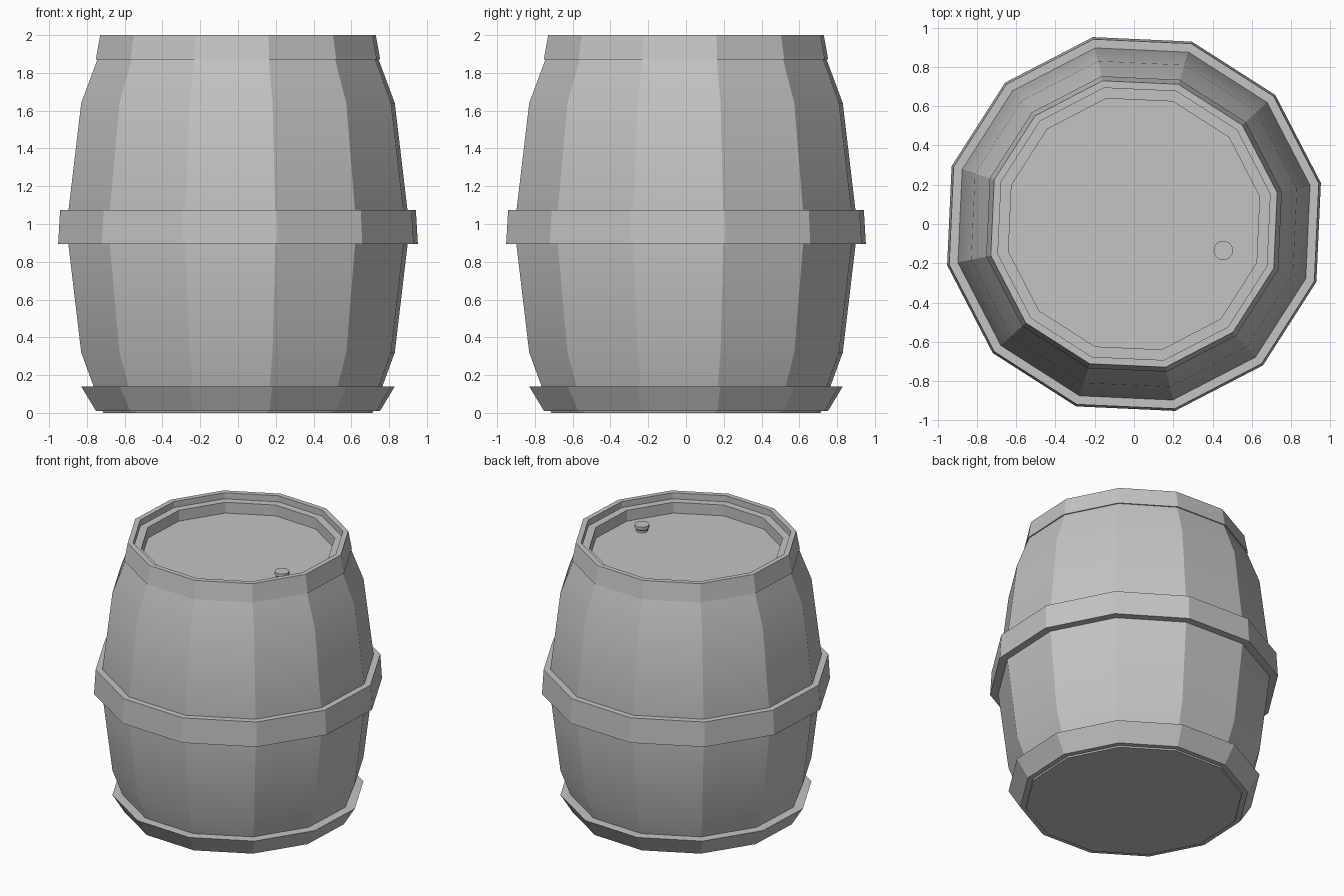
import bpy
import bmesh
from math import cos, sin, radians, tau

old = bpy.data.objects.get("Cube")
if old:
    bpy.data.objects.remove(old)

SIDES = 12
TURN = radians(12.4)

grey = bpy.data.materials.new("plain_grey")
grey.use_nodes = True
colour = (0.55, 0.55, 0.55, 1)
grey.diffuse_color = colour
grey.node_tree.nodes["Principled BSDF"].inputs["Base Color"].default_value = colour


def lathe(name, profile, sides=SIDES, ring=False, centre=(0, 0, 0)):
    """Sweep (radius, height) points round z; a ring closes on itself, other shapes get end caps."""
    bm = bmesh.new()
    loops = []
    for r, z in profile:
        angles = [TURN + tau * i / sides for i in range(sides)]
        loops.append([bm.verts.new((r * cos(a), r * sin(a), z)) for a in angles])
    pairs = list(zip(loops, loops[1:]))
    if ring:
        pairs.append((loops[-1], loops[0]))
    else:
        bm.faces.new(loops[0])
        bm.faces.new(loops[-1])
    for low, high in pairs:
        for i in range(sides):
            j = (i + 1) % sides
            bm.faces.new((low[i], low[j], high[j], high[i]))
    bmesh.ops.recalc_face_normals(bm, faces=bm.faces)
    mesh = bpy.data.meshes.new(name)
    bm.to_mesh(mesh)
    bm.free()
    mesh.materials.append(grey)
    obj = bpy.data.objects.new(name, mesh)
    obj.location = centre
    bpy.context.collection.objects.link(obj)
    return obj


# Bulging body with a raised lip around the recessed lid
body = lathe("barrel_body", [(0.73, 0), (0.85, 0.32), (0.93, 0.98), (0.85, 1.64),
                             (0.73, 1.955), (0.655, 1.955), (0.655, 1.875)])

# Three hoops: flared foot, wide middle band, top rim
foot = lathe("bottom_hoop", [(0.77, 0.01), (0.85, 0.14), (0.77, 0.14), (0.71, 0.01)], ring=True)
band = lathe("middle_hoop", [(0.975, 0.895), (0.964, 1.075), (0.90, 1.075), (0.90, 0.895)], ring=True)
rim = lathe("top_hoop", [(0.771, 1.87), (0.747, 2), (0.71, 2), (0.71, 1.87)], ring=True)

# Small tapered plug on the lid
plug = lathe("lid_plug", [(0.04, 0), (0.04, 0.02), (0.05, 0.03), (0.05, 0.052)],
             centre=(0.455, -0.135, 1.87))

# Smooth along the staves, sharp between them
bpy.ops.object.select_all(action="DESELECT")
for obj in (body, foot, band, rim, plug):
    obj.select_set(True)
bpy.context.view_layer.objects.active = body
bpy.ops.object.shade_smooth_by_angle(angle=radians(24))
